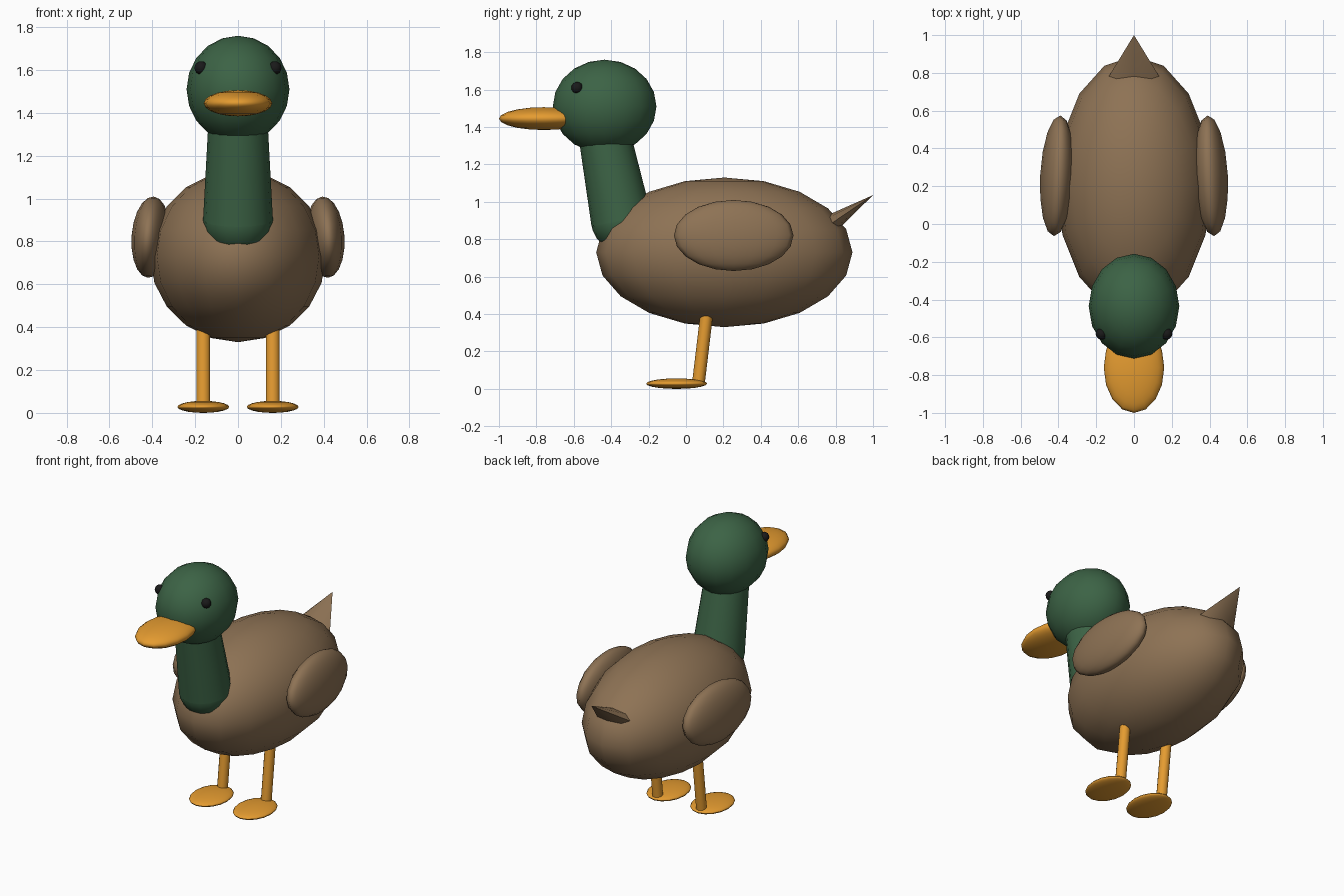
import bpy
from math import radians
from mathutils import Vector, Matrix

cube = bpy.data.objects.get("Cube")
if cube:
    bpy.data.objects.remove(cube, do_unlink=True)


def make_material(name, rgb):
    mat = bpy.data.materials.new(name)
    mat.use_nodes = True
    color = (*rgb, 1.0)
    mat.diffuse_color = color
    bsdf = next(n for n in mat.node_tree.nodes if n.type == 'BSDF_PRINCIPLED')
    bsdf.inputs["Base Color"].default_value = color
    return mat


BROWN = make_material("brown feathers", (0.27, 0.17, 0.09))
GREEN = make_material("green feathers", (0.045, 0.125, 0.06))
ORANGE = make_material("orange skin", (0.78, 0.33, 0.03))
BLACK = make_material("black eye", (0.01, 0.01, 0.01))


def ellipsoid(name, center, radii, mat, rotation=(0, 0, 0), segments=16, rings=10):
    bpy.ops.mesh.primitive_uv_sphere_add(segments=segments, ring_count=rings, radius=1,
                                         location=center, rotation=[radians(a) for a in rotation])
    obj = bpy.context.object
    obj.name = name
    obj.scale = radii
    obj.data.materials.append(mat)
    bpy.ops.object.shade_smooth()
    return obj


def tube(name, start, end, r_start, r_end, mat, sides, flatten=1.0):
    """Tapered tube between two points; flatten squeezes it across x."""
    start, end = Vector(start), Vector(end)
    axis = (end - start).normalized()
    side = Vector((1, 0, 0))
    bpy.ops.mesh.primitive_cone_add(vertices=sides, radius1=r_start, radius2=r_end,
                                    depth=(end - start).length)
    obj = bpy.context.object
    obj.name = name
    frame = Matrix((side, axis.cross(side) * flatten, axis)).transposed().to_4x4()
    obj.data.transform(Matrix.Translation((start + end) / 2) @ frame)
    obj.data.materials.append(mat)
    bpy.ops.object.shade_smooth_by_angle(angle=radians(50))
    return obj


# Body and tail
ellipsoid("body", (0, 0.205, 0.73), (0.41, 0.685, 0.40), BROWN)
tube("tail", (0, 0.735, 0.856), (0, 1.0, 1.036), 0.162, 0, BROWN, 8, flatten=0.36)

# Neck, head and bill
ellipsoid("neck_base", (0, -0.345, 0.90), (0.163, 0.163, 0.163), GREEN)
tube("neck", (0, -0.345, 0.90), (0, -0.445, 1.40), 0.163, 0.136, GREEN, 16)
ellipsoid("head", (0, -0.435, 1.51), (0.24, 0.277, 0.25), GREEN)
ellipsoid("bill", (0, -0.76, 1.445), (0.16, 0.24, 0.061), ORANGE)

# Paired parts
for label, s in (("left", 1), ("right", -1)):
    ellipsoid(label + "_eye", (s * 0.172, -0.582, 1.61), (0.031, 0.031, 0.031), BLACK,
              segments=12, rings=8)
    ellipsoid(label + "_wing", (s * 0.407, 0.255, 0.82), (0.09, 0.32, 0.19), BROWN,
              rotation=(0, -s * 4, s * 3))
    tube(label + "_leg", (s * 0.162, 0.067, 0.035), (s * 0.162, 0.113, 0.42),
         0.034, 0.034, ORANGE, 10)
    ellipsoid(label + "_foot", (s * 0.162, -0.05, 0.028), (0.121, 0.163, 0.028), ORANGE)
